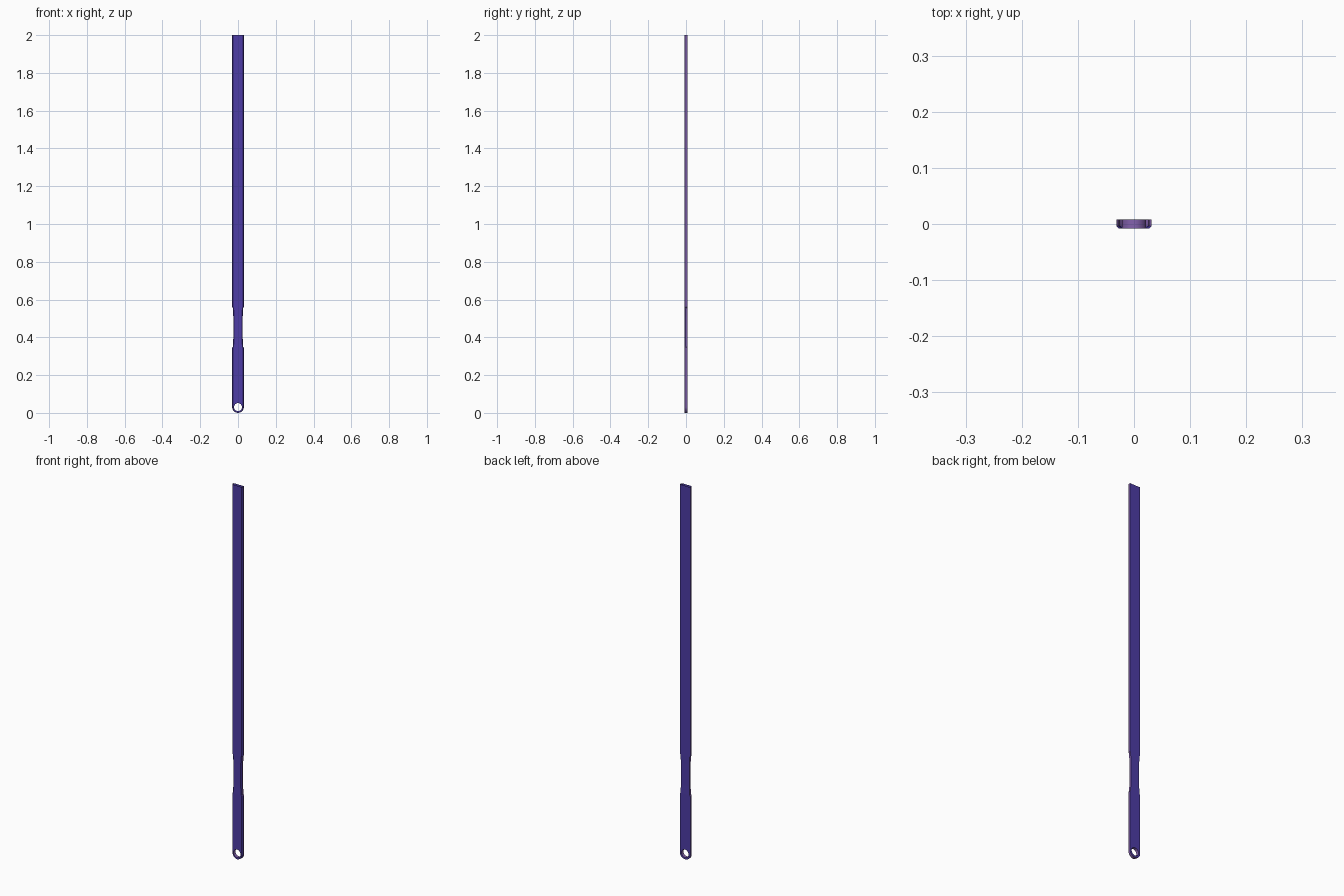
import bpy, bmesh, math

if "Cube" in bpy.data.objects:
    bpy.data.objects.remove(bpy.data.objects["Cube"])

def material(name, col):
    m = bpy.data.materials.new(name)
    m.diffuse_color = (*col, 1)
    m.use_nodes = True
    m.node_tree.nodes["Principled BSDF"].inputs["Base Color"].default_value = m.diffuse_color
    return m

violet = material("violet_face", (0.075, 0.045, 0.38))
mauve = material("mauve_edge", (0.23, 0.12, 0.42))

R, D, HOLE_R = 0.031, 0.008, 0.021   # half width, half depth, hole radius

# (height, half width, half depth): rounded foot, handle, stepped neck, long blade
stations = [(R - R * math.cos(a), R * math.sin(a), D)
            for a in (math.radians(3 + 87 * i / 12) for i in range(13))]
stations += [(0.345, R, D), (0.35, 0.027, D), (0.395, 0.025, D * 0.9),
             (0.51, 0.025, D * 0.9), (0.555, 0.027, D), (0.56, R, D), (2.0, R, D)]

def section(bm, z, w, d):
    """Flat back, straight sides, chamfered front corners."""
    c = min(0.004, w * 0.4)
    pts = [(w, d), (-w, d), (-w, -d + c), (-w + c, -d), (w - c, -d), (w, -d + c)]
    return [bm.verts.new((x, y, z)) for x, y in pts]

# Bar body lofted through the stations
bm = bmesh.new()
rings = [section(bm, *s) for s in stations]
for a, b in zip(rings, rings[1:]):
    for i in range(6):
        j = (i + 1) % 6
        bm.faces.new((a[i], a[j], b[j], b[i]))
bm.faces.new(rings[0])
bm.faces.new(rings[-1])
bmesh.ops.recalc_face_normals(bm, faces=bm.faces)
me = bpy.data.meshes.new("bar")
bm.to_mesh(me)
bm.free()
bar = bpy.data.objects.new("bar", me)
bpy.context.collection.objects.link(bar)
me.materials.append(violet)
me.materials.append(mauve)

# Hanging hole through the foot
bpy.ops.mesh.primitive_cylinder_add(vertices=32, radius=HOLE_R, depth=0.1,
                                    location=(0, 0, R), rotation=(math.pi / 2, 0, 0))
cutter = bpy.context.object
cutter.name = "hole_cutter"
mod = bar.modifiers.new("hole", 'BOOLEAN')
mod.operation = 'DIFFERENCE'
mod.solver = 'EXACT'
mod.object = cutter
bpy.context.view_layer.objects.active = bar
bpy.ops.object.modifier_apply(modifier=mod.name)
bpy.data.objects.remove(cutter)

# Open the hollow upper end, colour the narrow edges
bm = bmesh.new()
bm.from_mesh(bar.data)
top = [f for f in bm.faces if f.normal.z > 0.9 and f.calc_center_median().z > 1.9]
bmesh.ops.delete(bm, geom=top, context='FACES_ONLY')
for f in bm.faces:
    f.material_index = 0 if abs(f.normal.y) > 0.5 else 1
    f.smooth = False
bm.to_mesh(bar.data)
bm.free()
